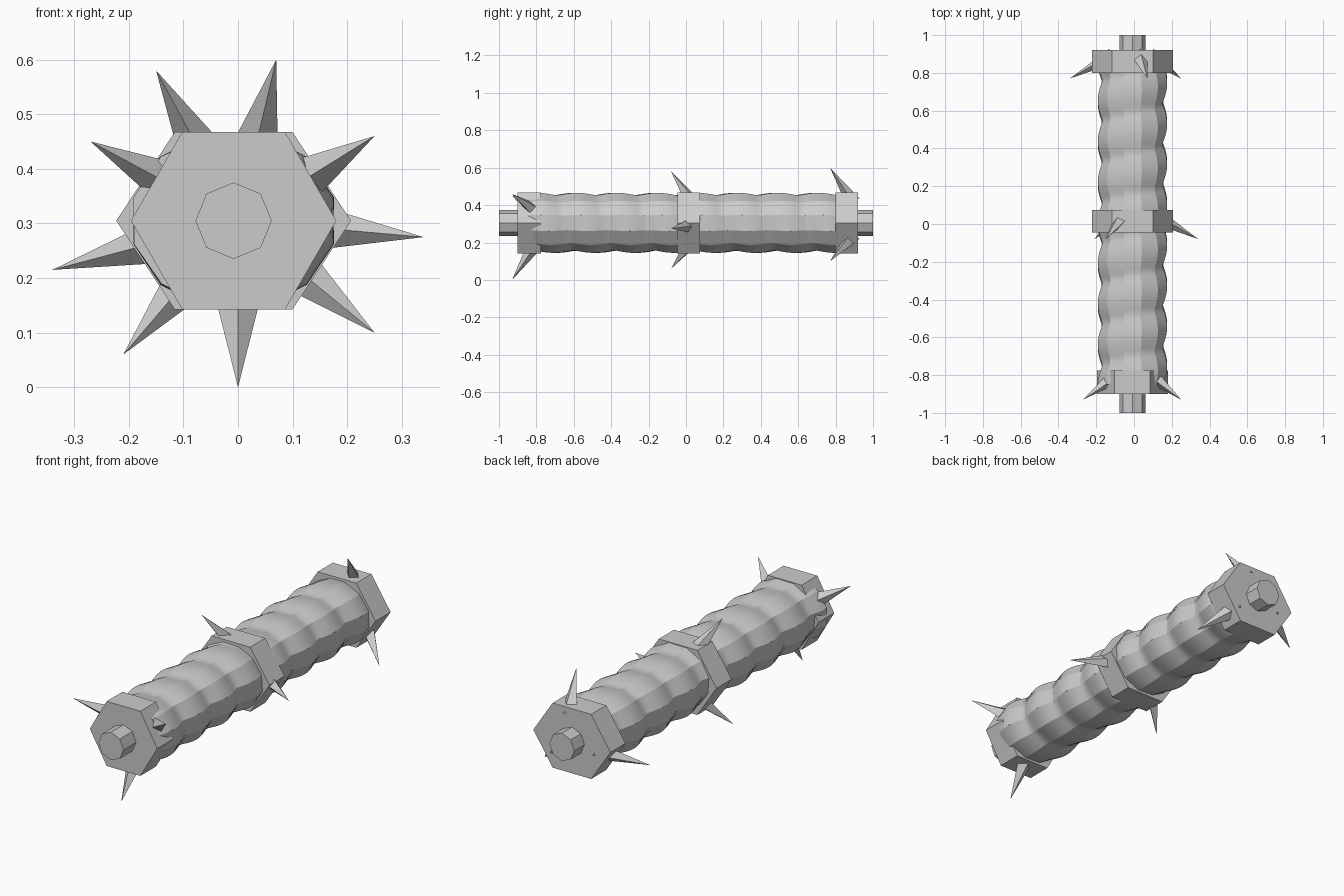
import bpy, math
from mathutils import Vector

if "Cube" in bpy.data.objects:
    bpy.data.objects.remove(bpy.data.objects["Cube"])

CX, CZ = -0.008, 0.305          # axis of the log
grey = bpy.data.materials.new("plain_grey")
grey.diffuse_color = (0.6, 0.6, 0.6, 1)
grey.use_nodes = True
grey.node_tree.nodes["Principled BSDF"].inputs["Base Color"].default_value = grey.diffuse_color


def add(name, verts, faces):
    me = bpy.data.meshes.new(name)
    me.from_pydata(verts, [], faces)
    me.materials.append(grey)
    me.update()
    ob = bpy.data.objects.new(name, me)
    bpy.context.collection.objects.link(ob)
    return ob


def tube(name, n, ys, radius, phase=0.0):
    """Closed n-sided tube along y; radius(angle, y) gives (rx, rz)."""
    verts, faces = [], []
    for y in ys:
        for i in range(n):
            a = 2 * math.pi * i / n + phase
            rx, rz = radius(a, y)
            verts.append((CX + rx * math.cos(a), y, CZ + rz * math.sin(a)))
    for k in range(len(ys) - 1):
        for i in range(n):
            j = (i + 1) % n
            faces.append((k*n + i, (k+1)*n + i, (k+1)*n + j, k*n + j))
    faces.append(tuple(range(n)))
    faces.append(tuple(reversed(range((len(ys) - 1)*n, len(ys)*n))))
    return add(name, verts, faces)


# axle running the full length
tube("axle", 8, [-1, 1], lambda a, y: (0.07, 0.07))

# log body with rounded bulges winding around it like a rope
PITCH = 0.215


def rope(a, y):
    b = abs(math.sin(math.pi * (y / PITCH + a / (2 * math.pi))))
    return 0.163 + 0.027 * b, 0.151 + 0.015 * b


count = 90
body = tube("wound_body", 12, [-0.85 + 1.72 * k / count for k in range(count + 1)],
            rope, math.radians(15))
bpy.context.view_layer.objects.active = body
body.select_set(True)
bpy.ops.object.shade_smooth_by_angle(angle=math.radians(22))
body.select_set(False)

# hexagonal collars
collars = [("front", -0.90, -0.775, 0.188), ("middle", -0.045, 0.075, 0.215),
           ("back", 0.80, 0.92, 0.215)]
for label, y0, y1, rx in collars:
    tube(label + "_collar", 6, [y0, y1], lambda a, y, r=rx: (r, 0.188))

# three leaning four-sided spikes per collar: tip y, tip (x, z)
spikes = {
    "front": (-0.93, [(0.0, 0.0), (0.25, 0.46), (-0.27, 0.45)]),
    "middle": (-0.08, [(0.34, 0.275), (-0.15, 0.58), (-0.21, 0.06)]),
    "back": (0.77, [(0.07, 0.60), (0.25, 0.10), (-0.34, 0.215)]),
}
for label, (ty, tips) in spikes.items():
    for k, (tx, tz) in enumerate(tips):
        d = Vector((tx, 0, tz - CZ)).normalized()
        side = Vector((-d.z, 0, d.x))
        along = Vector((0, 1, 0))
        c = Vector((0, ty + 0.115, CZ)) + d * 0.135
        w = 0.043
        base = [c + side * w, c + along * w, c - side * w, c - along * w]
        verts = [tuple(v) for v in base] + [(tx, ty, tz)]
        add(f"{label}_spike_{k + 1}", verts,
            [(0, 1, 4), (1, 2, 4), (2, 3, 4), (3, 0, 4), (3, 2, 1, 0)])

# make all normals point outward
import bmesh
for ob in bpy.context.collection.objects:
    bm = bmesh.new()
    bm.from_mesh(ob.data)
    bmesh.ops.recalc_face_normals(bm, faces=bm.faces)
    bm.to_mesh(ob.data)
    bm.free()
